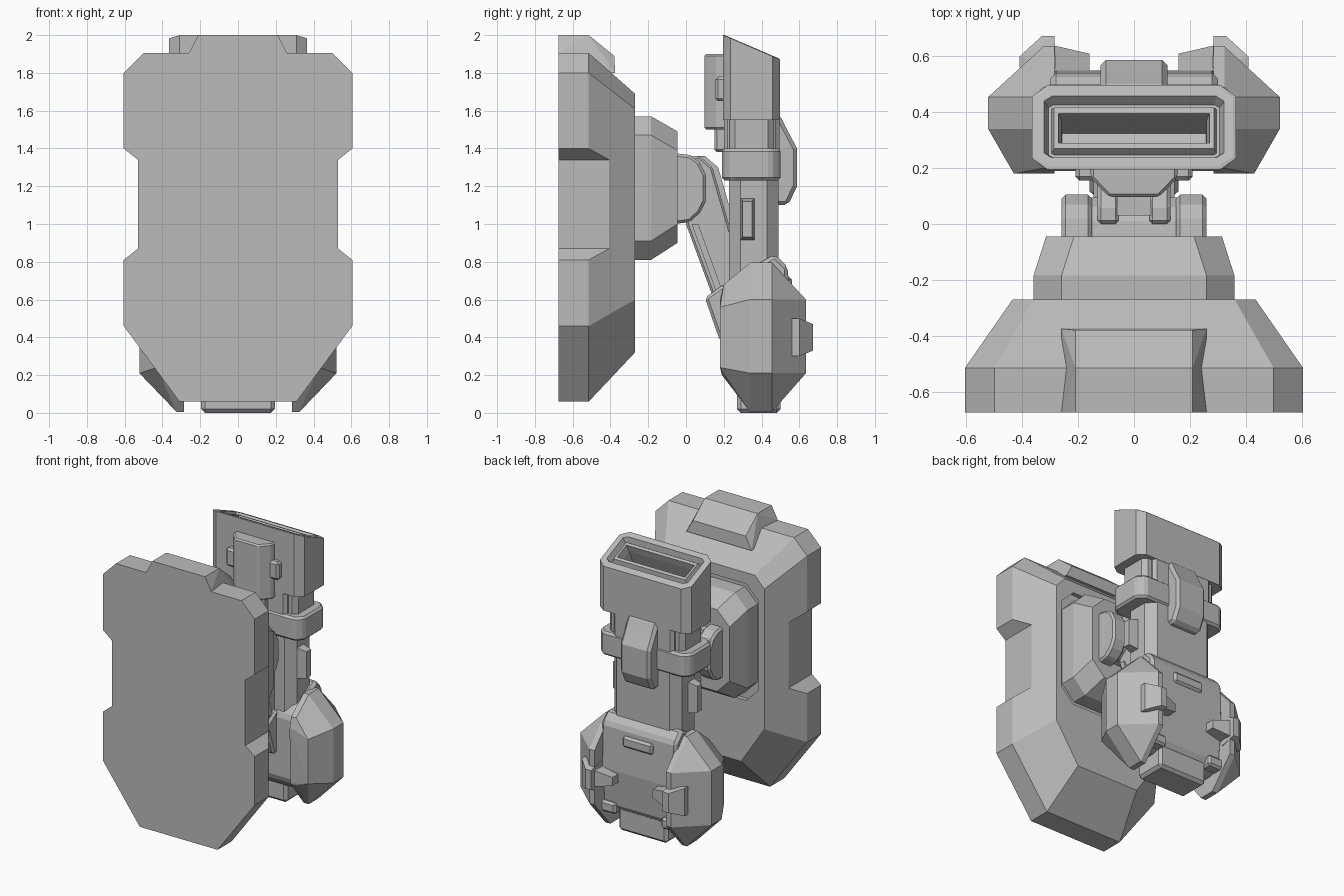
import bpy, bmesh
from mathutils import Vector

if "Cube" in bpy.data.objects:
    bpy.data.objects.remove(bpy.data.objects["Cube"], do_unlink=True)

grey = bpy.data.materials.new("plain_grey")
grey.use_nodes = True
grey.diffuse_color = (0.5, 0.5, 0.5, 1)
grey.node_tree.nodes["Principled BSDF"].inputs["Base Color"].default_value = (0.5, 0.5, 0.5, 1)


def finish(name, bm, bevel=0):
    bmesh.ops.recalc_face_normals(bm, faces=bm.faces[:])
    mesh = bpy.data.meshes.new(name)
    bm.to_mesh(mesh)
    bm.free()
    mesh.materials.append(grey)
    obj = bpy.data.objects.new(name, mesh)
    bpy.context.collection.objects.link(obj)
    if bevel:
        mod = obj.modifiers.new("chamfer", "BEVEL")
        mod.width, mod.segments, mod.limit_method = bevel, 1, "ANGLE"
    return obj


def loft(loops):
    """Skin equal-sized loops of points and cap both ends."""
    bm = bmesh.new()
    rings = [[bm.verts.new(p) for p in loop] for loop in loops]
    for a, b in zip(rings, rings[1:]):
        for i in range(len(a)):
            j = (i + 1) % len(a)
            bm.faces.new((a[i], a[j], b[j], b[i]))
    bm.faces.new(rings[0])
    bm.faces.new(rings[-1])
    bmesh.ops.recalc_face_normals(bm, faces=bm.faces[:])
    return bm


def hull(points):
    bm = bmesh.new()
    for p in points:
        bm.verts.new(p)
    bmesh.ops.convex_hull(bm, input=bm.verts[:])
    bmesh.ops.dissolve_limit(bm, angle_limit=0.02, verts=bm.verts[:], edges=bm.edges[:])
    return bm


def side_prism(name, outline, x0, x1, bevel=0):
    """Extrude a y-z outline along x."""
    return finish(name, loft([[(x, y, z) for y, z in outline] for x in (x0, x1)]), bevel)


def box(name, x, y, z, bevel=0):
    return side_prism(name, [(y[0], z[0]), (y[1], z[0]), (y[1], z[1]), (y[0], z[1])], *x, bevel)


def octagon(hx, lo, hi, cx, cy):
    """Chamfered rectangle, symmetric in its first coordinate."""
    half = [(hx - cx, lo), (hx, lo + cy), (hx, hi - cy), (hx - cx, hi)]
    return half + [(-x, v) for x, v in reversed(half)]


def upright(name, hx, y0, y1, chamfer, z0, z1, bevel=0):
    ring = octagon(hx, y0, y1, chamfer, chamfer)
    return finish(name, loft([[(x, y, z) for x, y in ring] for z in (z0, z1)]), bevel)


def mirrored(points, s):
    return [(s * x, y, z) for x, y, z in points]


def face_toward(bm, direction):
    d = Vector(direction)
    bm.normal_update()
    return max(bm.faces, key=lambda f: f.normal.dot(d) * 10 + f.calc_center_median().dot(d))


def inset(bm, face, thickness, depth):
    bmesh.ops.inset_region(bm, faces=[face], thickness=thickness, depth=0)
    if depth:
        bmesh.ops.translate(bm, verts=face.verts[:], vec=face.normal * depth)


# Shield: straight front rim, tapered back with a shallow recess
def shield_ring(y, hx, hb, ht, z0, zl, zh, z1):
    half = [(hb, z0), (hx, zl), (hx, zh), (ht, z1)]
    return [(x, y, z) for x, z in half + [(-x, z) for x, z in reversed(half)]]


bm = loft([shield_ring(-0.675, 0.605, 0.31, 0.5, 0.06, 0.46, 1.8, 1.905),
           shield_ring(-0.515, 0.605, 0.31, 0.5, 0.06, 0.46, 1.8, 1.905),
           shield_ring(-0.27, 0.435, 0.25, 0.36, 0.32, 0.6, 1.61, 1.69)])
shield = finish("shield", bm)

# Notches cut into the shield flanks
for side, s in (("left", 1), ("right", -1)):
    notch = [(0.53, 0.87), (0.53, 1.34), (0.73, 1.5), (0.73, 0.71)]
    cutter = finish(side + "_notch_cutter",
                    loft([[(s * x, y, z) for x, z in notch] for y in (-0.8, -0.2)]))
    cutter.hide_render = True
    cutter.hide_viewport = True
    cutter.display_type = "WIRE"
    mod = shield.modifiers.new(side + "_notch", "BOOLEAN")
    mod.object, mod.operation, mod.solver = cutter, "DIFFERENCE", "EXACT"

# Recess for the pad, cut as a shallow pocket
pocket = finish("pad_pocket_cutter", loft([[(x, y, z) for x, z in octagon(0.39, 0.77, 1.61, 0.1, 0.1)]
                                           for y in (-0.3, -0.2)]))
pocket.hide_render = True
pocket.hide_viewport = True
mod = shield.modifiers.new("pad_pocket", "BOOLEAN")
mod.object, mod.operation, mod.solver = pocket, "DIFFERENCE", "EXACT"

# Lug on top of the shield
finish("shield_top_lug", hull([(s * x, y, z) for s in (1, -1) for x, y, z in
                              [(0.26, -0.675, 1.8), (0.26, -0.675, 1.905), (0.21, -0.675, 2),
                               (0.21, -0.515, 2), (0.21, -0.38, 1.89), (0.26, -0.375, 1.8)]]))

# Pad behind the shield
finish("shield_pad", loft([[(x, y, z) for x, z in octagon(hx, z0, z1, 0.1, 0.1)]
                           for y, hx, z0, z1 in [(-0.31, 0.36, 0.81, 1.57), (-0.185, 0.36, 0.81, 1.57),
                                                 (-0.045, 0.315, 0.9, 1.49)]]))

# Shoulder joint and its cheeks
cheek = [(-0.06, 1.0), (0.02, 1.01), (0.075, 1.06), (0.105, 1.12), (0.105, 1.26),
         (0.07, 1.33), (0.02, 1.365), (-0.06, 1.375)]
for side, s in (("left", 1), ("right", -1)):
    side_prism(side + "_shoulder_cheek", cheek, s * 0.15, s * 0.26, 0.015)
side_prism("shoulder_hub", [(y - 0.01, 1.19 + (z - 1.19) * 0.85) for y, z in cheek], -0.16, 0.16)

# Slanting twin arm with a web between the rails
arm = [(0.0, 1.36), (0.07, 1.36), (0.14, 1.3), (0.29, 0.78), (0.28, 0.62), (0.14, 0.62), (0.0, 1.0)]
for side, s in (("left", 1), ("right", -1)):
    side_prism(side + "_arm_rail", arm, s * 0.055, s * 0.13, 0.012)
    side_prism(side + "_arm_rib", [(0.03, 1.0), (0.065, 1.0), (0.195, 0.64), (0.16, 0.64)],
               s * 0.12, s * 0.145)
side_prism("arm_web", [(y + 0.03, z) for y, z in arm], -0.06, 0.06)
side_prism("arm_foot", [(0.1, 0.61), (0.2, 0.68), (0.3, 0.68), (0.3, 0.36), (0.18, 0.38)], -0.16, 0.16, 0.015)

# Head: slanted top with a stepped socket
ring = octagon(0.365, 0.195, 0.497, 0.055, 0.04)
bm = loft([[(x, y, 1.55) for x, y in ring], [(x, y, 2 - (y - 0.195) * 0.43) for x, y in ring]])
top = face_toward(bm, (0, 0, 1))
for thickness, depth in [(0.012, 0.004), (0.035, 0), (0.018, -0.04), (0.012, 0), (0.012, 0.03),
                         (0.022, 0), (0.02, -0.05), (0.004, -0.12)]:
    inset(bm, top, thickness, depth)
finish("head_block", bm)

# Neck, collar and column under the head
upright("neck", 0.3, 0.23, 0.465, 0.03, 1.38, 1.57)
upright("neck_spine", 0.24, 0.2, 0.495, 0.02, 1.25, 1.57)
upright("collar", 0.365, 0.19, 0.5, 0.05, 1.23, 1.4, 0.015)
upright("column", 0.27, 0.228, 0.49, 0.06, 0.6, 1.25)
for side, s in (("left", 1), ("right", -1)):
    plate = finish(side + "_column_plate", hull(mirrored(
        [(0.25, y, z) for y in (0.285, 0.365) for z in (0.91, 1.14)] +
        [(0.335, y, z) for y in (0.3, 0.35) for z in (0.93, 1.12)], s)))

# Curved grip at the back of the head
side_prism("back_grip", [(0.45, 1.6), (0.495, 1.58), (0.535, 1.5), (0.588, 1.4), (0.588, 1.2),
                         (0.54, 1.1), (0.45, 1.1)], -0.12, 0.12, 0.02)

# Front housing on the head, with side tabs and a lower tongue
ring = [(0.155, 0.22), (0.155, 0.165), (0.09, 0.097)]
ring += [(-x, y) for x, y in reversed(ring)]
finish("front_housing", loft([[(x, y, z) for x, y in ring] for z in (1.5, 1.9)]), 0.01)
box("front_tongue", (-0.1, 0.1), (0.15, 0.22), (1.38, 1.52), 0.015)
box("front_tabs", (-0.21, 0.21), (0.155, 0.21), (1.65, 1.78), 0.015)

# Lower body and foot
side_prism("lower_body", [(0.21, 0.2), (0.21, 0.66), (0.26, 0.72), (0.47, 0.84), (0.54, 0.77),
                          (0.55, 0.45), (0.52, 0.17), (0.45, 0.12), (0.28, 0.12)], -0.3, 0.3, 0.02)
box("body_latch", (-0.12, 0.12), (0.5, 0.56), (0.64, 0.72), 0.015)
box("foot", (-0.195, 0.195), (0.27, 0.5), (0.0, 0.2), 0.02)

# Side pods with lugs and inward pins
outline = [(0.34, 0.795), (0.455, 0.795), (0.635, 0.6), (0.635, 0.21), (0.455, 0.005),
           (0.34, 0.005), (0.19, 0.2), (0.18, 0.6), (0.2, 0.68)]
for side, s in (("left", 1), ("right", -1)):
    pod = [(x, y, z) for x in (0.285, 0.325) for y, z in outline]
    pod += [(0.522, y, z) for y in (0.34, 0.455) for z in (0.21, 0.6)]
    pod += [(0.43, 0.18, z) for z in (0.24, 0.56)]
    finish(side + "_pod", hull(mirrored(pod, s)))
    lug = [(x, y, z) for z in (0.3, 0.5) for x, y in [(0.28, 0.56), (0.41, 0.56), (0.41, 0.6)]]
    lug += [(x, 0.673, z) for z in (0.33, 0.47) for x in (0.285, 0.33)]
    finish(side + "_pod_lug", hull(mirrored(lug, s)))
    pin = [(0.29, y, z) for y in (0.53, 0.64) for z in (0.34, 0.46)]
    pin += [(0.16, y, z) for y in (0.53, 0.61) for z in (0.37, 0.43)]
    finish(side + "_pod_pin", hull(mirrored(pin, s)))
    box(side + "_lower_pin", sorted((s * 0.18, s * 0.3)), (0.46, 0.55), (0.13, 0.21), 0.015)
